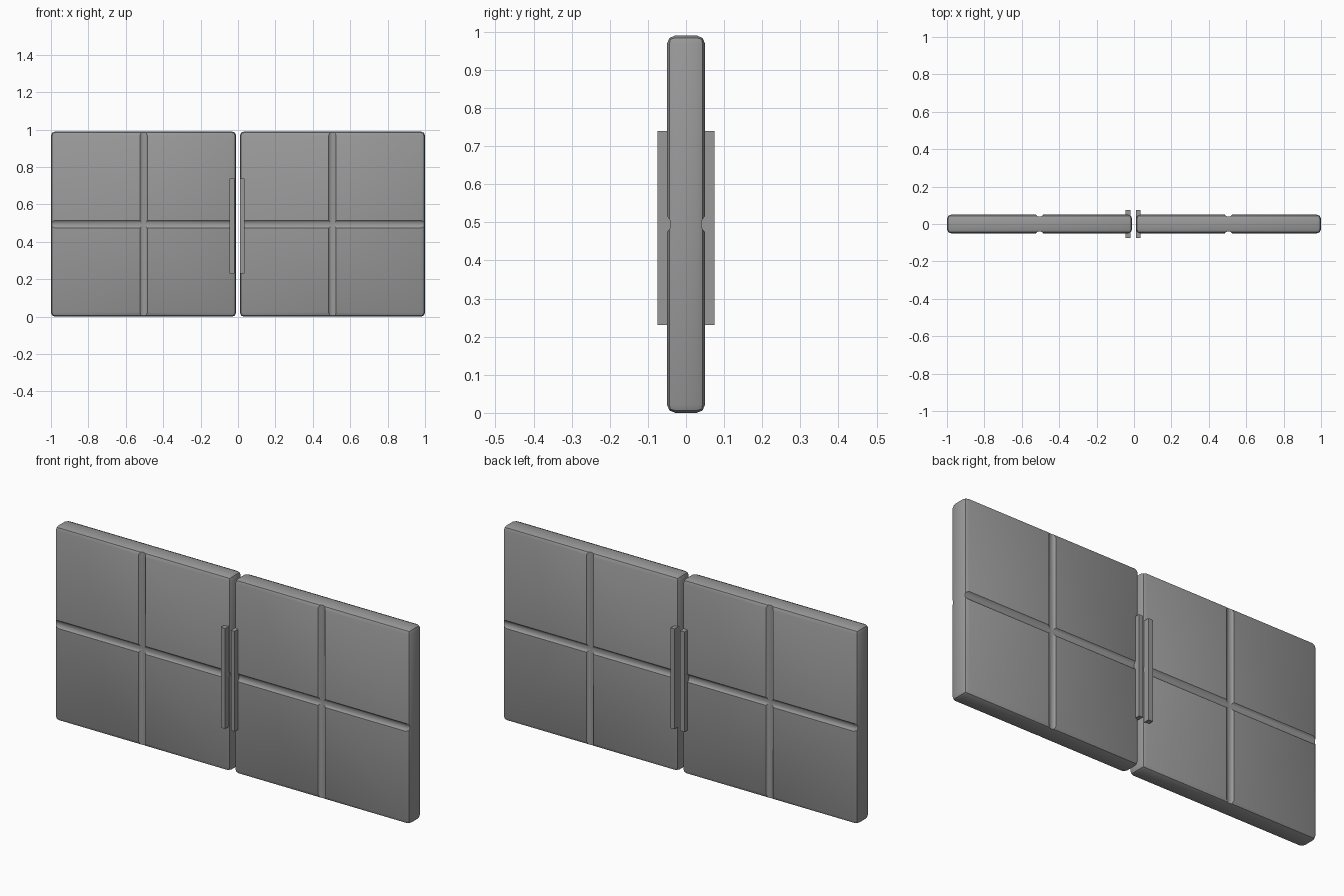
import bpy
import math

if "Cube" in bpy.data.objects:
    bpy.data.objects.remove(bpy.data.objects["Cube"], do_unlink=True)

SIZE = 0.99        # each door leaf is square
DEPTH = 0.10       # leaf thickness
GROOVE_R = 0.026   # radius of the groove cutter
GROOVE_DEPTH = 0.01

grey = bpy.data.materials.new("door grey")
grey.use_nodes = True
colour = (0.32, 0.32, 0.32, 1)
grey.diffuse_color = colour
grey.node_tree.nodes["Principled BSDF"].inputs["Base Color"].default_value = colour


def box(name, centre, size):
    bpy.ops.mesh.primitive_cube_add(size=1, location=centre)
    ob = bpy.context.object
    ob.name = name
    ob.scale = size
    bpy.ops.object.transform_apply(location=False, rotation=False, scale=True)
    ob.data.materials.append(grey)
    return ob


def groove(leaf, name, centre, rotation):
    """Cut a shallow rounded channel across one face of a leaf."""
    bpy.ops.mesh.primitive_cylinder_add(vertices=24, radius=GROOVE_R, depth=1.2,
                                        location=centre, rotation=rotation)
    cutter = bpy.context.object
    cutter.name = name
    cutter.data.materials.append(grey)
    cutter.hide_render = True
    cut = leaf.modifiers.new(name, 'BOOLEAN')
    cut.operation = 'DIFFERENCE'
    cut.solver = 'EXACT'
    cut.object = cutter
    bpy.context.view_layer.objects.active = leaf
    bpy.ops.object.modifier_apply(modifier=name)
    bpy.data.objects.remove(cutter, do_unlink=True)


for side, sign in (("left", 1), ("right", -1)):
    # Door leaf with rounded rim
    x, z = sign * (1 - SIZE / 2), SIZE / 2
    leaf = box(side + "_door_leaf", (x, 0, z), (SIZE, DEPTH, SIZE))
    bevel = leaf.modifiers.new("rim", 'BEVEL')
    bevel.width = 0.022
    bevel.segments = 2
    bpy.ops.object.modifier_apply(modifier="rim")

    # Crossing grooves on the front and back, dividing the leaf into four panels
    for face in (-1, 1):
        y = face * (DEPTH / 2 + GROOVE_R - GROOVE_DEPTH)
        groove(leaf, "upright_groove", (x, y, z), (0, 0, 0))
        groove(leaf, "level_groove", (x, y, z), (0, math.pi / 2, 0))

    bpy.ops.object.select_all(action='DESELECT')
    leaf.select_set(True)
    bpy.context.view_layer.objects.active = leaf
    bpy.ops.object.shade_smooth_by_angle(angle=math.radians(30))

# Handle bars passing through the leaves beside the gap
box("left_handle", (0.023, 0, 0.485), (0.022, 0.15, 0.51))
box("right_handle", (-0.032, 0, 0.485), (0.025, 0.15, 0.51))
